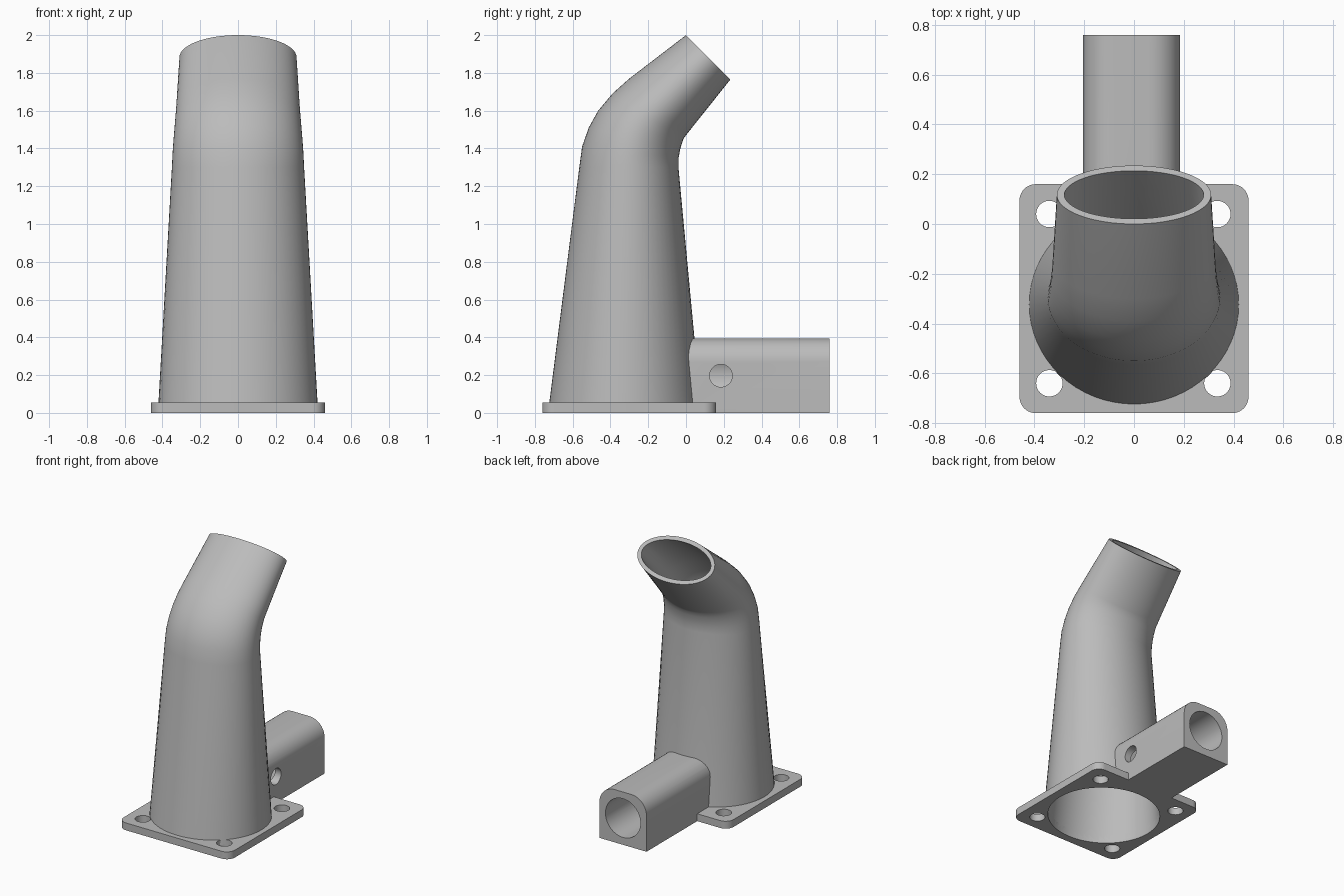
import bpy, bmesh, math
from mathutils import Vector, Matrix

if "Cube" in bpy.data.objects:
    bpy.data.objects.remove(bpy.data.objects["Cube"])

grey = bpy.data.materials.new("plain grey")
grey.use_nodes = True
grey.diffuse_color = (0.5, 0.5, 0.5, 1)
grey.node_tree.nodes["Principled BSDF"].inputs["Base Color"].default_value = (0.5, 0.5, 0.5, 1)


def make_object(name, bm):
    bmesh.ops.recalc_face_normals(bm, faces=bm.faces)
    mesh = bpy.data.meshes.new(name)
    bm.to_mesh(mesh)
    bm.free()
    mesh.materials.append(grey)
    obj = bpy.data.objects.new(name, mesh)
    bpy.context.collection.objects.link(obj)
    return obj


def loft(name, sections, inset=0.0, segments=64):
    """Closed skin through ellipses given by front point, back point (y, z) and half width."""
    bm = bmesh.new()
    rings = []
    for front, back, half_width in sections:
        f, b = Vector((0, *front)), Vector((0, *back))
        middle, arm = (f + b) / 2, (b - f) / 2
        arm = arm.normalized() * (arm.length - inset)
        side = Vector((half_width - inset, 0, 0))
        turns = [math.tau * i / segments for i in range(segments)]
        rings.append([bm.verts.new(middle + side * math.cos(a) + arm * math.sin(a)) for a in turns])
    for low, high in zip(rings, rings[1:]):
        for i in range(segments):
            j = (i + 1) % segments
            bm.faces.new((low[i], low[j], high[j], high[i]))
    bm.faces.new(rings[0])
    bm.faces.new(rings[-1])
    return make_object(name, bm)


def box(name, low, high, round_edge, radius):
    """Box whose edges chosen by round_edge(middle, direction) are rounded."""
    low, high = Vector(low), Vector(high)
    bm = bmesh.new()
    bmesh.ops.create_cube(bm, size=1)
    chosen = [e for e in bm.edges
              if round_edge((e.verts[0].co + e.verts[1].co) / 2, e.verts[0].co - e.verts[1].co)]
    for v in bm.verts:
        v.co = (low + high) / 2 + v.co * (high - low)
    bmesh.ops.bevel(bm, geom=chosen, offset=radius, segments=10, profile=0.5, affect='EDGES')
    return make_object(name, bm)


def drill(name, start, end, radius):
    start, end = Vector(start), Vector(end)
    axis = end - start
    turn = axis.to_track_quat('Z', 'Y').to_matrix().to_4x4()
    bm = bmesh.new()
    bmesh.ops.create_cone(bm, cap_ends=True, segments=48, radius1=radius, radius2=radius,
                          depth=axis.length, matrix=Matrix.Translation((start + end) / 2) @ turn)
    return make_object(name, bm)


def cut(target, cutters):
    for cutter in cutters:
        mod = target.modifiers.new("cut", 'BOOLEAN')
        mod.operation, mod.solver, mod.object = 'DIFFERENCE', 'EXACT', cutter
        bpy.context.view_layer.objects.active = target
        bpy.ops.object.modifier_apply(modifier=mod.name)


# Bent, tapering duct: one list of sections serves the outside and the bore
sections = [
    ((-0.728, 0.02), (0.08, 0.02), 0.423),
    ((-0.565, 1.30), (-0.04, 1.30), 0.35),
    ((-0.55, 1.41), (-0.039, 1.35), 0.346),
    ((-0.515, 1.51), (-0.032, 1.39), 0.341),
    ((-0.465, 1.60), (-0.024, 1.42), 0.336),
    ((-0.39, 1.69), (-0.014, 1.45), 0.331),
    ((-0.30, 1.77), (0.0, 1.47), 0.327),
    ((0.0, 2.0), (0.235, 1.765), 0.31),
]
duct = loft("curved_duct", sections)
below = ((-0.74, -0.08), (0.09, -0.08), 0.43)
beyond = ((0.065, 2.05), (0.275, 1.815), 0.307)
bore = loft("duct_bore", [below] + sections + [beyond], inset=0.03)

# Base flange with rounded corners and four screw holes
flange = box("base_flange", (-0.46, -0.76, 0), (0.46, 0.16, 0.055),
             lambda middle, along: abs(along.z) > 0.5, 0.065)
screw_holes = [drill("screw_hole", (x, y, -0.1), (x, y, 0.2), 0.053)
               for x in (-0.34, 0.335) for y in (-0.64, 0.04)]

# Rear socket with rounded top edges, a blind bore and a side screw hole
socket = box("rear_socket", (-0.205, -0.1, 0), (0.185, 0.76, 0.395),
             lambda middle, along: abs(along.y) > 0.5 and middle.z > 0, 0.125)
socket_bore = drill("socket_bore", (-0.01, 0.1, 0.2), (-0.01, 0.9, 0.2), 0.145)
side_hole = drill("side_hole", (0, 0.185, 0.197), (0.4, 0.185, 0.197), 0.06)

cut(duct, [bore])
cut(flange, [bore] + screw_holes)
cut(socket, [bore, socket_bore, side_hole])
for cutter in [bore, socket_bore, side_hole] + screw_holes:
    bpy.data.objects.remove(cutter)

# Smooth curved faces, keep real edges crisp
for part in (duct, flange, socket):
    bpy.ops.object.select_all(action='DESELECT')
    part.select_set(True)
    bpy.context.view_layer.objects.active = part
    bpy.ops.object.shade_smooth_by_angle(angle=math.radians(35))
